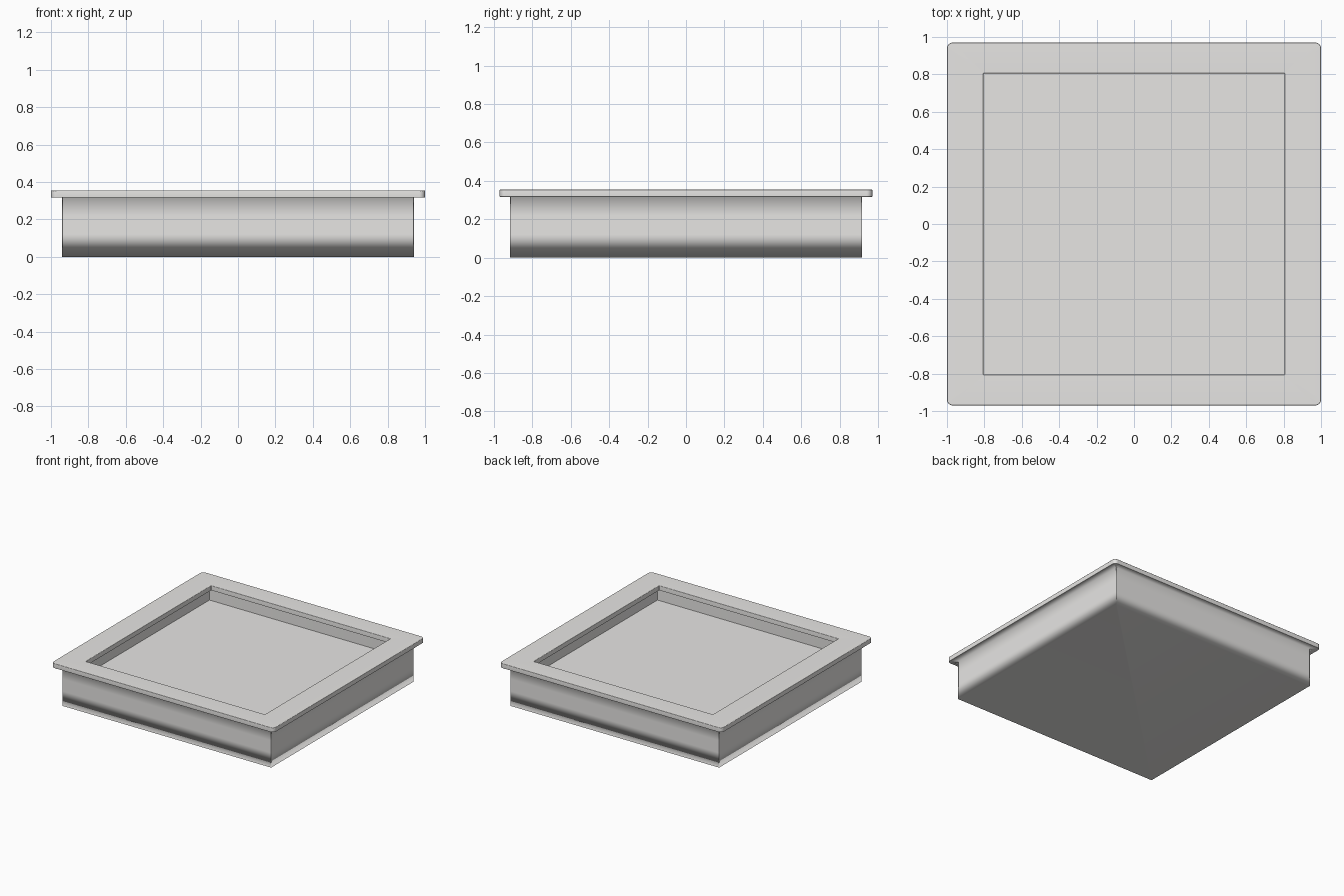
import bpy, bmesh, math

if "Cube" in bpy.data.objects:
    bpy.data.objects.remove(bpy.data.objects["Cube"])

grey = bpy.data.materials.new("light_grey")
grey.diffuse_color = (0.8, 0.79, 0.775, 1)
grey.use_nodes = True
grey.node_tree.nodes["Principled BSDF"].inputs["Base Color"].default_value = grey.diffuse_color


def ring(bm, hx, hy, z, r, seg=4):
    """Rounded rectangle of vertices, counter-clockwise seen from above."""
    out = []
    for i, (sx, sy) in enumerate([(1, 1), (-1, 1), (-1, -1), (1, -1)]):
        for k in range(seg + 1):
            a = math.pi / 2 * (i + k / seg)
            out.append(bm.verts.new((sx * (hx - r) + r * math.cos(a),
                                     sy * (hy - r) + r * math.sin(a), z)))
    return out


def shell(name, profile, cap=None):
    """Skin a list of (half x, half y, z, corner radius) rings."""
    bm = bmesh.new()
    rings = [ring(bm, *p) for p in profile]
    n = len(rings[0])
    for a, b in zip(rings, rings[1:]):
        for i in range(n):
            j = (i + 1) % n
            bm.faces.new((a[i], a[j], b[j], b[i]))
    if cap == "bottom":
        bm.faces.new(rings[0][::-1])
    elif cap == "floor":
        bm.faces.new(rings[-1])
    me = bpy.data.meshes.new(name)
    bm.to_mesh(me)
    bm.free()
    me.materials.append(grey)
    ob = bpy.data.objects.new(name, me)
    bpy.context.collection.objects.link(ob)
    for p in me.polygons:
        p.use_smooth = True
    return ob


# Body: straight walls, closed base, and the underside ledge of the rim
body = shell("tray_body", [
    (0.94, 0.917, 0.0, 0.004),
    (0.94, 0.917, 0.12, 0.004),
    (0.94, 0.917, 0.22, 0.004),
    (0.94, 0.917, 0.317, 0.004),
    (0.998, 0.968, 0.317, 0.03)], cap="bottom")

# Rim: thin flange with softened edges and an inner overhanging lip
rim = shell("tray_rim", [
    (0.998, 0.968, 0.317, 0.03),
    (1.0, 0.97, 0.319, 0.03),
    (1.0, 0.97, 0.352, 0.03),
    (0.997, 0.967, 0.355, 0.028),
    (0.808, 0.808, 0.355, 0.006),
    (0.805, 0.805, 0.352, 0.004),
    (0.805, 0.805, 0.317, 0.004)])

# Basin: recessed walls set back under the lip, and a flat floor
basin = shell("tray_basin", [
    (0.805, 0.805, 0.317, 0.004),
    (0.855, 0.855, 0.317, 0.004),
    (0.855, 0.855, 0.205, 0.004)], cap="floor")

# Soft shading weighted by face size on body and rim, crisp edges in the basin
for ob in (body, rim):
    m = ob.modifiers.new("soft_normals", 'WEIGHTED_NORMAL')
    m.mode = 'FACE_AREA'
bpy.ops.object.select_all(action='DESELECT')
basin.select_set(True)
bpy.context.view_layer.objects.active = basin
bpy.ops.object.shade_smooth_by_angle(angle=math.radians(40))
